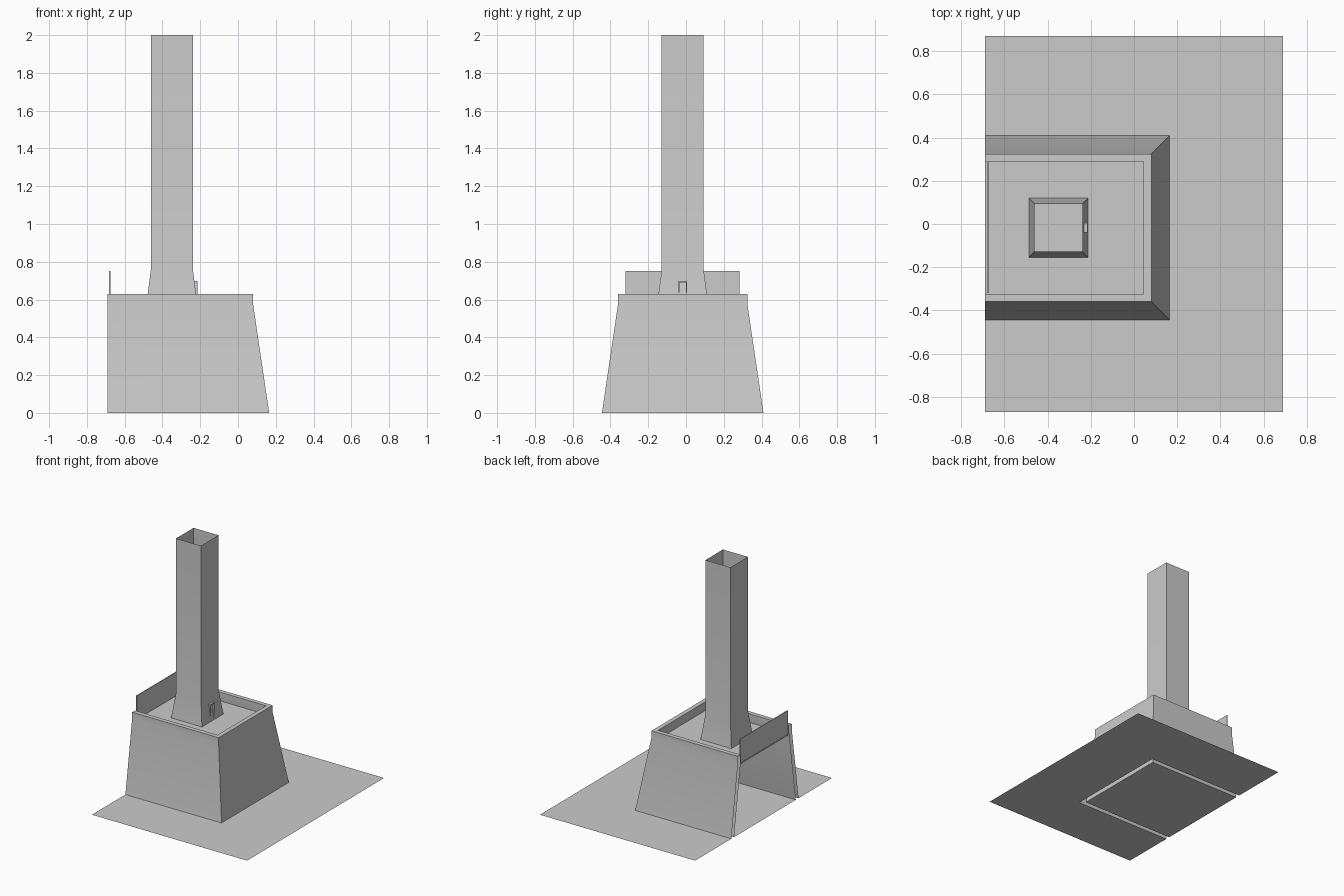
import bpy, math

if "Cube" in bpy.data.objects:
    bpy.data.objects.remove(bpy.data.objects["Cube"])

CY = -0.0175           # y centre line shared by court and tower
X0 = -0.69             # open left side of the site
GX, GY = 0.69, 0.87    # ground half sizes
FLOOR = 0.56


def make(name, verts, faces, smooth=False):
    mesh = bpy.data.meshes.new(name)
    mesh.from_pydata(verts, [], faces)
    mesh.update()
    ob = bpy.data.objects.new(name, mesh)
    bpy.context.collection.objects.link(ob)
    if smooth:
        bpy.ops.object.select_all(action='DESELECT')
        ob.select_set(True)
        bpy.context.view_layer.objects.active = ob
        bpy.ops.object.shade_smooth_by_angle(angle=math.radians(30))
    return ob


def loft(name, loops, closed):
    """Skin a stack of equal-length loops."""
    n = len(loops[0])
    faces = []
    for k in range(len(loops) - 1):
        for i in range(n if closed else n - 1):
            j = (i + 1) % n
            faces.append((k*n + i, k*n + j, (k+1)*n + j, (k+1)*n + i))
    return make(name, [p for l in loops for p in l], faces, True)


def u_loop(h, z):
    """Three-sided outline, open on the left."""
    x = h - 0.2625
    return [(X0, CY - h, z), (x, CY - h, z), (x, CY + h, z), (X0, CY + h, z)]


def square(h, z, cx=-0.35):
    return [(cx + sx*h, CY + sy*h, z) for sx, sy in ((-1, -1), (1, -1), (1, 1), (-1, 1))]


def box(name, x0, x1, y0, y1, z0, z1):
    v = [(x, y, z) for x in (x0, x1) for y in (y0, y1) for z in (z0, z1)]
    f = [(0, 1, 3, 2), (4, 6, 7, 5), (0, 4, 5, 1), (2, 3, 7, 6), (0, 2, 6, 4), (1, 5, 7, 3)]
    return make(name, v, f)


# ground with a slot under the hollow walls
make("ground_outer",
     [(X0, -GY, 0), (GX, -GY, 0), (GX, GY, 0), (X0, GY, 0)] + u_loop(0.4275, 0)[::-1],
     [(0, 1, 5 + 1, 7), (1, 2, 5, 6), (2, 3, 4, 5)])
make("ground_inner", u_loop(0.3925, 0), [(0, 1, 2, 3)])

# battered walls: outer skin, rim, inner skin
loft("court_walls", [u_loop(h, z) for h, z in
     ((0.4275, 0), (0.3425, 0.575), (0.3425, 0.63),
      (0.3075, 0.63), (0.3075, 0.575), (0.3925, 0))], False)

# raised court floor
make("court_floor", u_loop(0.3075, FLOOR), [(0, 1, 2, 3)])

# parapet panel on the left
box("parapet", -0.682, -0.675, CY - 0.302, CY + 0.302, 0.55, 0.75)

# open-topped tower with flared foot
loft("tower", [square(h, z) for h, z in
     ((0.137, FLOOR), (0.111, 0.76), (0.111, 2.0))], True)

# door frame at the tower foot
for side in (-1, 1):
    yc = CY + side * 0.02
    box("door_jamb", -0.238, -0.215, yc - 0.003, yc + 0.003, FLOOR, 0.695)
box("door_lintel", -0.238, -0.215, CY - 0.023, CY + 0.023, 0.69, 0.697)
